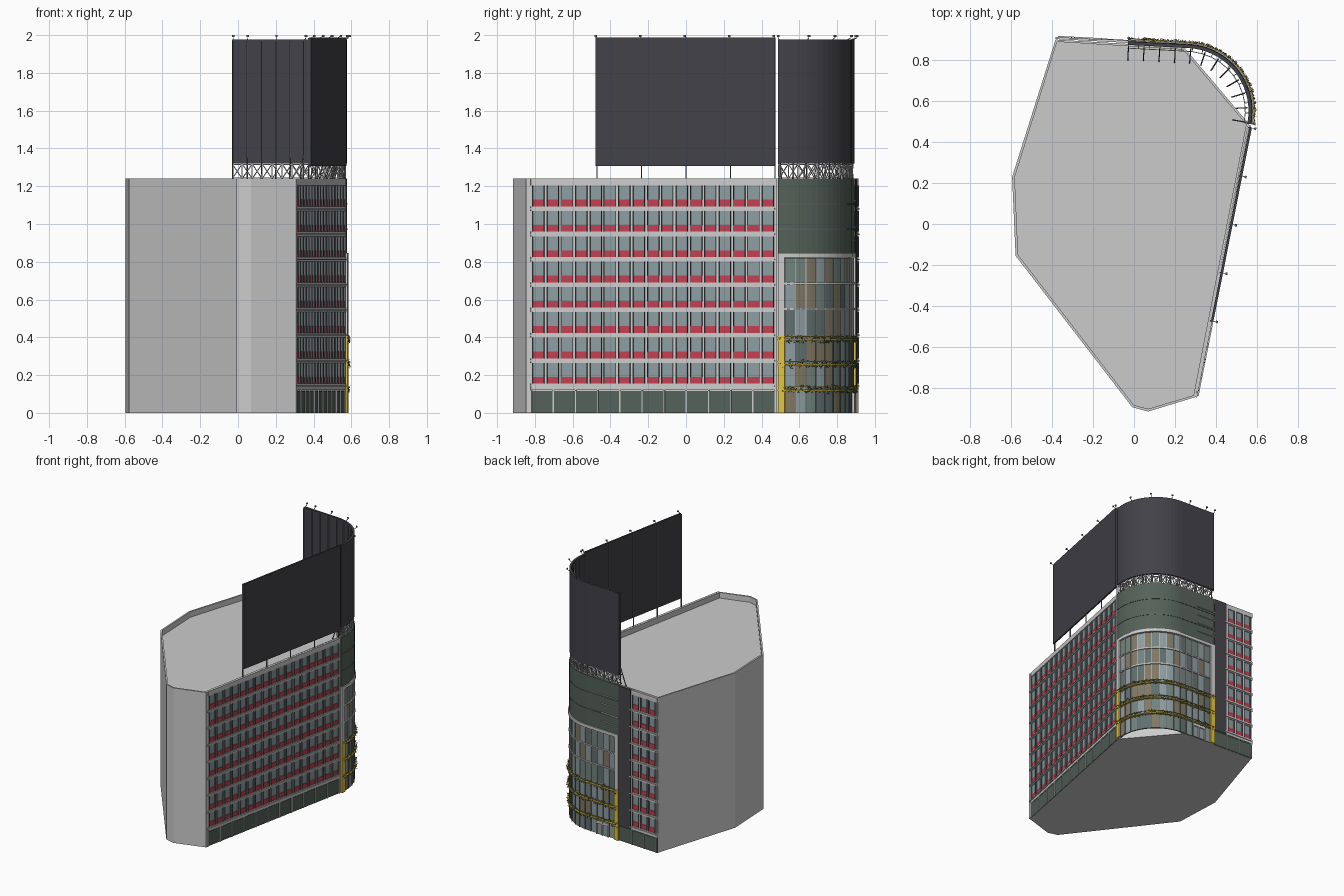
import bpy, bmesh, math, random
from mathutils import Vector

if "Cube" in bpy.data.objects:
    bpy.data.objects.remove(bpy.data.objects["Cube"])
random.seed(4)

# facade paths: position at distance s along the wall, pushed outward by d
A, B, C, R = Vector((0.30, -0.845)), Vector((0.565, 0.49)), Vector((0.251, 0.551)), 0.32
A0, A1 = math.radians(-11.2), math.radians(87)
ARC = R * (A1 - A0)
CORNER = ARC + 0.298           # end of the rounded corner
END = ARC + 0.653              # end of the back wall
LEN = (B - A).length

def side(s, d):
    t = (B - A).normalized()
    return A + t * s + Vector((t.y, -t.x)) * d

def curve(s, d):
    a = A0 + min(s, ARC) / R
    n = Vector((math.cos(a), math.sin(a)))
    return C + n * (R + d) + Vector((-n.y, n.x)) * max(0, s - ARC)

parts = {}
def part(name, color=None):
    if name not in parts:
        parts[name] = (bmesh.new(), color)
    return parts[name][0]

def slab(bm, f, s0, s1, d0, d1, z0, z1):
    """Box that follows a facade path."""
    n = 1 if f is side else max(1, round((min(s1, ARC) - s0) / 0.03))
    cuts = [s0 + (min(s1, ARC) - s0) * i / n for i in range(n + 1)] if s0 < ARC and f is curve else [s0]
    if s1 > cuts[-1] + 1e-5:
        cuts.append(s1)
    rings = [[bm.verts.new((*f(s, d), z)) for d, z in ((d0, z0), (d1, z0), (d1, z1), (d0, z1))] for s in cuts]
    for p, q in zip(rings, rings[1:]):
        for i in range(4):
            j = (i + 1) % 4
            bm.faces.new((p[i], p[j], q[j], q[i]))
    bm.faces.new(rings[0][::-1])
    bm.faces.new(rings[-1])

def rod(bm, p, q, w=0.002):
    p, q = Vector(p), Vector(q)
    t = (q - p).normalized()
    u = t.cross(Vector((0, 0, 1)) if abs(t.z) < 0.9 else Vector((1, 0, 0))).normalized() * w
    v = t.cross(u)
    ends = [[bm.verts.new(e + u * i + v * j) for i, j in ((1, 1), (-1, 1), (-1, -1), (1, -1))] for e in (p, q)]
    for i in range(4):
        bm.faces.new((ends[0][i], ends[0][(i + 1) % 4], ends[1][(i + 1) % 4], ends[1][i]))
    bm.faces.new(ends[0][::-1])
    bm.faces.new(ends[1])

def at(f, s, d, z):
    return (*f(s, d), z)

# main body with a sunken roof
body = part("building_body", (0.55, 0.56, 0.55, 1))
outline = [(-0.383, 0.90), (-0.595, 0.23), (-0.578, -0.155), (-0.008, -0.895), (0.07, -0.915),
           tuple(A), (0.56, 0.49), (0.244, 0.863)]
base = body.faces.new([body.verts.new((x, y, 0)) for x, y in outline])
ext = bmesh.ops.extrude_face_region(body, geom=[base])
top_verts = [g for g in ext["geom"] if isinstance(g, bmesh.types.BMVert)]
bmesh.ops.translate(body, verts=top_verts, vec=(0, 0, 1.24))
top = [g for g in ext["geom"] if isinstance(g, bmesh.types.BMFace)]
bmesh.ops.recalc_face_normals(body, faces=body.faces)
bmesh.ops.inset_region(body, faces=top, thickness=0.013)
well = bmesh.ops.extrude_face_region(body, geom=top)
bmesh.ops.translate(body, verts=[g for g in well["geom"] if isinstance(g, bmesh.types.BMVert)], vec=(0, 0, -0.045))
bmesh.ops.delete(body, geom=top, context='FACES')

# window walls on the long side and on the back
trim = part("facade_frame", (0.58, 0.59, 0.58, 1))
glass = part("window_glass", (0.27, 0.34, 0.36, 1))
red = part("red_window_panels", (0.55, 0.05, 0.08, 1))
dark = part("dark_green_cladding", (0.09, 0.12, 0.10, 1))
frame = part("window_frames", (0.12, 0.13, 0.14, 1))

def window_wall(f, s0, s1, count, shops, full0, full1):
    pitch = (s1 - s0) / count
    for k in range(9):                       # bands between floors
        z0 = 0.12 if k == 0 else 0.131 + 0.134 * k
        z1 = 1.24 if k == 8 else 0.155 + 0.134 * k
        slab(trim, f, full0, full1, -0.002, 0.008, z0, z1)
        if k < 8:
            slab(trim, f, s0 - 0.02, s1, 0.008, 0.014, z1 - 0.016, z1 - 0.009)
    for k in range(8):
        z = 0.155 + 0.134 * k
        slab(glass, f, s0, s1, -0.002, 0.001, z + 0.036, z + 0.11)
        slab(red, f, s0, s1, -0.002, 0.004, z, z + 0.036)
        for i in range(count + 1):
            s = s0 + i * pitch
            slab(trim, f, s - 0.005, s + 0.005, -0.002, 0.008, z, z + 0.11)
            if i < count:
                for e in (s + 0.006, s + pitch - 0.009):
                    slab(frame, f, e, e + 0.003, 0, 0.012, z, z + 0.11)
    slab(dark, f, full0, full1, -0.002, 0.003, 0, 0.115)
    for i in range(shops + 1):
        s = s0 + (s1 - s0) * i / shops
        slab(trim, f, s - 0.003, s + 0.003, 0, 0.009, 0, 0.12)

window_wall(side, 0.027, 1.343, 17, 11, 0.027, LEN - 0.008)
slab(trim, side, 0, 0.024, -0.002, 0.008, 0, 1.24)
slab(trim, side, 1.345, LEN - 0.008, -0.002, 0.008, 0, 1.24)
window_wall(curve, CORNER + 0.12, END - 0.012, 3, 2, CORNER, END)
slab(part("dark_back_strip", (0.06, 0.06, 0.07, 1)), curve, CORNER, CORNER + 0.112, 0, 0.012, 0.12, 1.24)

# rounded corner: cladding above, glass below
joint = part("white_trim", (0.72, 0.73, 0.74, 1))
yellow = part("yellow_trim", (0.75, 0.55, 0.06, 1))
slab(dark, curve, 0, CORNER, -0.012, 0.006, 0.84, 1.24)
for z in (0.972, 1.106):
    slab(frame, curve, 0, CORNER, 0.004, 0.009, z - 0.003, z + 0.003)
for z in (0.91, 0.98, 1.05, 1.12):
    slab(joint, curve, CORNER - 0.16, CORNER, 0.008, 0.014, z, z + 0.006)
slab(joint, curve, 0, CORNER, -0.01, 0.014, 0.822, 0.846)
for z in (0.545, 0.68):
    slab(joint, curve, 0, CORNER, -0.01, 0.01, z, z + 0.01)
for a, b in ((0, 0.035), (CORNER - 0.035, CORNER)):
    slab(joint, curve, a, b, -0.012, 0.014, 0.40, 0.83)
    slab(yellow, curve, a, b, -0.012, 0.016, 0, 0.40)
tints = [part("glass_green", (0.17, 0.23, 0.21, 1)), part("glass_brown", (0.22, 0.19, 0.13, 1)),
         part("glass_blue", (0.27, 0.34, 0.36, 1)), part("glass_dark", (0.12, 0.16, 0.16, 1))]
PANELS = 14
step = (CORNER - 0.07) / PANELS
for k in range(6):
    z0, z1 = k * 0.1365, (k + 1) * 0.1365
    for i in range(PANELS):
        s = 0.035 + i * step
        slab(random.choice(tints), curve, s, s + step, -0.008, 0.002, z0, z1)
        slab(frame if k < 3 else joint, curve, s - 0.0015, s + 0.0015, 0, 0.007, z0, z1)

# planted ledges with yellow rails
leaves = part("ledge_plants", (0.10, 0.14, 0.05, 1))
for z in (0.125, 0.258, 0.39):
    slab(yellow, curve, 0, CORNER, 0, 0.018, z - 0.008, z)
    slab(yellow, curve, 0, CORNER, 0.016, 0.02, z + 0.012, z + 0.016)
    for i in range(420):
        p = Vector(at(curve, random.uniform(0.01, CORNER - 0.01), random.uniform(0.006, 0.022),
                      z + random.uniform(-0.018, 0.018)))
        leaves.faces.new([leaves.verts.new(p + Vector([random.uniform(-0.008, 0.008) for _ in range(3)]))
                          for _ in range(3)])

# entrance
E = CORNER - 0.20
slab(joint, curve, E, E + 0.11, 0, 0.016, 0.088, 0.11)
for s in (E, E + 0.05, E + 0.104):
    slab(joint, curve, s, s + 0.006, 0, 0.016, 0, 0.09)
slab(glass, curve, E, E + 0.11, 0, 0.008, 0, 0.09)

# lattice under the curved billboard
lattice = part("billboard_lattice", (0.65, 0.66, 0.67, 1))
BAYS = 16
for i in range(BAYS):
    a, b = CORNER * i / BAYS, CORNER * (i + 1) / BAYS
    for d in (-0.002, -0.028):
        for p, q in (((a, 1.24), (b, 1.318)), ((a, 1.318), (b, 1.24)), ((a, 1.24), (a, 1.325)),
                     ((a, 1.315), (b, 1.315)), ((a, 1.245), (b, 1.245))):
            rod(lattice, at(curve, p[0], d, p[1]), at(curve, q[0], d, q[1]))
    rod(lattice, at(curve, a, -0.028, 1.315), at(curve, a, -0.002, 1.315))
    rod(lattice, at(curve, a, -0.028, 1.245), at(curve, a, -0.002, 1.245))

# billboards with posts, braces and lamps
board = part("billboards", (0.055, 0.053, 0.063, 1))
steel = part("billboard_supports", (0.16, 0.16, 0.17, 1))
S0, S1 = 0.377, 1.345
slab(board, curve, 0, CORNER, -0.012, 0.005, 1.32, 1.978)
slab(board, side, S0, S1, 0.002, 0.014, 1.308, 1.988)

def lamp(f, s, d, z):
    rod(steel, at(f, s, d, z - 0.005), at(f, s, d + 0.022, z + 0.007), 0.0015)
    slab(steel, f, s - 0.006, s + 0.006, d + 0.018, d + 0.028, 2.0 - 0.009, 2.0)

for i in range(5):
    s = S0 + 0.003 + (S1 - S0 - 0.006) * i / 4
    rod(steel, at(side, s, -0.001, 1.2), at(side, s, -0.001, 1.985), 0.003)
    lamp(side, s, 0.008, 1.988)
for i in range(12):
    s = 0.004 + (CORNER - 0.008) * i / 11
    rod(steel, at(curve, s, -0.02, 1.24), at(curve, s, -0.02, 1.97), 0.003)
    rod(steel, at(curve, s, -0.018, 1.38), at(curve, s, -0.085, 1.20), 0.0025)
    if i % 2 == 0 or i == 11:
        lamp(curve, s, 0.0, 1.98)

# turn every part into an object
for name, (bm, color) in parts.items():
    if name != "building_body":
        bmesh.ops.recalc_face_normals(bm, faces=bm.faces)
    mesh = bpy.data.meshes.new(name)
    bm.to_mesh(mesh)
    bm.free()
    bpy.context.collection.objects.link(bpy.data.objects.new(name, mesh))
    if color:
        mat = bpy.data.materials.new(name)
        mat.diffuse_color = color
        mat.use_nodes = True
        mat.node_tree.nodes["Principled BSDF"].inputs["Base Color"].default_value = mat.diffuse_color
        mesh.materials.append(mat)
